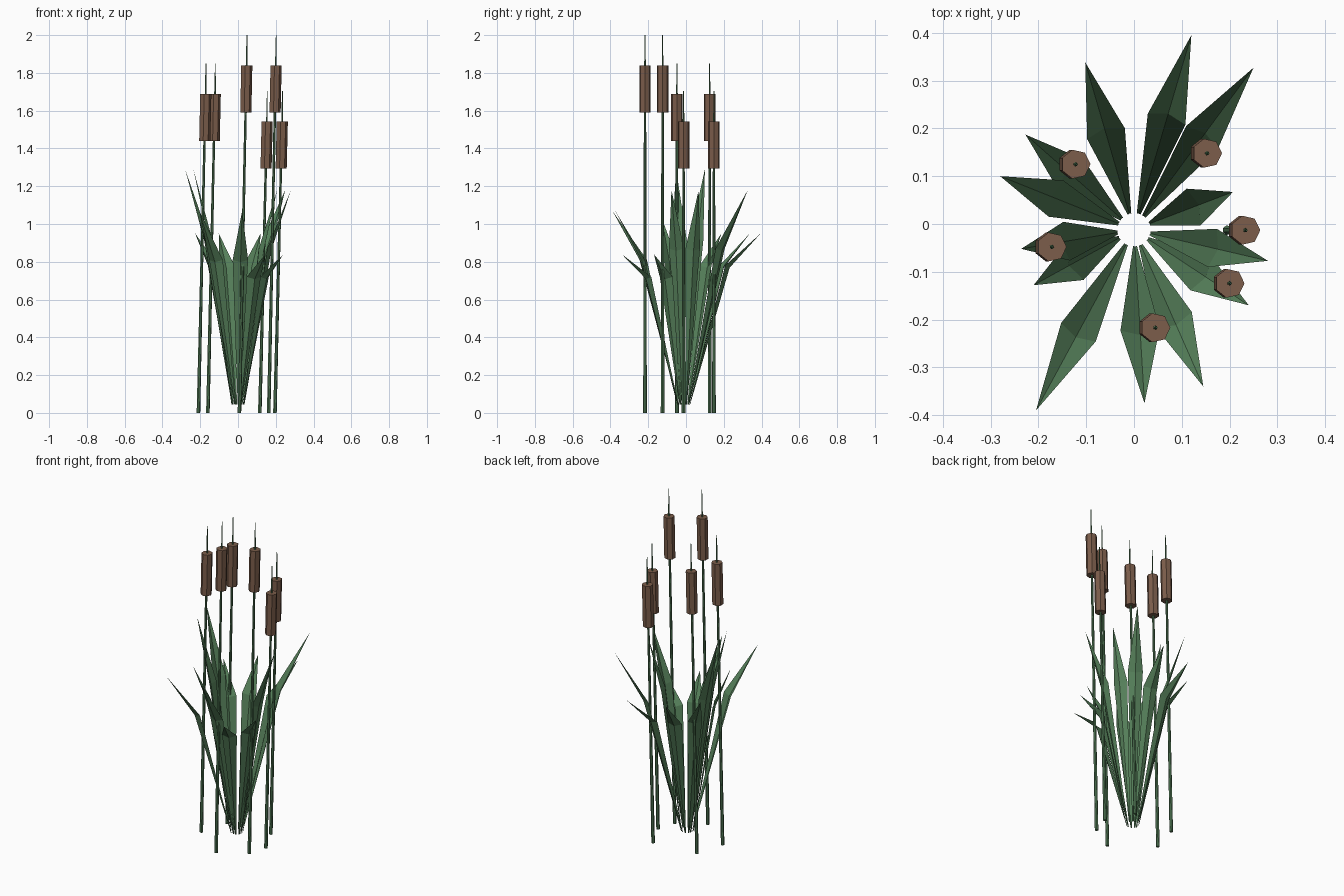
import bpy, bmesh, math
from mathutils import Vector

cube = bpy.data.objects.get("Cube")
if cube:
    bpy.data.objects.remove(cube)


def material(name, rgb):
    m = bpy.data.materials.new(name)
    m.use_nodes = True
    m.diffuse_color = (*rgb, 1)
    m.node_tree.nodes["Principled BSDF"].inputs["Base Color"].default_value = (*rgb, 1)
    return m


GREEN = material("reed green", (0.09, 0.21, 0.1))
BROWN = material("seed head brown", (0.2, 0.11, 0.07))


def finish(bm, name, mat):
    mesh = bpy.data.meshes.new(name)
    bm.to_mesh(mesh)
    bm.free()
    mesh.materials.append(mat)
    obj = bpy.data.objects.new(name, mesh)
    bpy.context.collection.objects.link(obj)
    return obj


def tube(name, mat, path, sides=7):
    """Capped faceted tube through (centre, radius) stations."""
    bm = bmesh.new()
    rings = []
    for centre, radius in path:
        rings.append([bm.verts.new(centre + radius * Vector((math.cos(a), math.sin(a), 0)))
                      for a in (math.tau * i / sides for i in range(sides))])
    for low, high in zip(rings, rings[1:]):
        for i in range(sides):
            j = (i + 1) % sides
            bm.faces.new((low[i], low[j], high[j], high[i]))
    bm.faces.new(rings[0][::-1])
    bm.faces.new(rings[-1])
    finish(bm, name, mat)


def leaf(name, tip, knee_z):
    """Channelled blade: narrow foot, wide knee, pointed tip."""
    hub = Vector((0, -0.012, 0.045))
    tip = Vector(tip)
    out = (tip - hub) * Vector((1, 1, 0))
    out.normalize()
    side = Vector((-out.y, out.x, 0))
    foot = hub + out * 0.034
    knee = foot.lerp(tip, 0.53)
    knee.z = knee_z
    keel = out * 0.012 - Vector((0, 0, 0.012))
    bm = bmesh.new()

    def row(p, half, sag):
        return [bm.verts.new(v) for v in (p + side * half, p + keel * sag, p - side * half)]

    a, b = row(foot, 0.004, 0.1), row(knee, 0.041, 1)
    top = bm.verts.new(tip)
    for i in (0, 1):
        bm.faces.new((a[i], a[i + 1], b[i + 1], b[i]))
        bm.faces.new((b[i], b[i + 1], top))
    for f in bm.faces:
        f.normal_update()
        if f.normal.z < 0:
            f.normal_flip()
    finish(bm, name, GREEN)


# Cattails: head x, head y, head bottom height
cattails = [(-0.172, -0.048, 1.44), (-0.122, 0.125, 1.44), (0.153, 0.148, 1.295),
            (0.233, -0.013, 1.295), (0.2, -0.124, 1.59), (0.045, -0.217, 1.59)]
for n, (x, y, z) in enumerate(cattails, 1):
    base = Vector((x - 0.038, y, 0))
    crown = Vector((x, y, z + 0.248))
    neck = base.lerp(crown, z / crown.z)
    tip = Vector((x + 0.002, y, z + 0.41))
    tube(f"stem_{n}", GREEN, [(base, 0.01), (neck, 0.0065), (crown, 0.0045), (tip, 0.002)])
    tube(f"seed_head_{n}", BROWN, [(neck, 0.031), (crown, 0.031)])

# Leaves: tip position, knee height
leaves = [((-0.102, 0.338, 0.95), 0.78), ((0.12, 0.395, 0.95), 0.78),
          ((0.25, 0.327, 1.18), 0.87), ((0.207, 0.067, 1.18), 0.87),
          ((0.28, -0.077, 1.18), 0.87), ((0.24, -0.17, 0.84), 0.72),
          ((0.145, -0.34, 0.84), 0.72), ((0.022, -0.375, 1.07), 0.81),
          ((-0.205, -0.39, 1.07), 0.81), ((-0.21, -0.128, 1.03), 0.81),
          ((-0.236, -0.052, 1.29), 0.91), ((-0.28, 0.1, 1.29), 0.91),
          ((-0.227, 0.187, 0.95), 0.78)]
for n, (tip, knee_z) in enumerate(leaves, 1):
    leaf(f"leaf_{n}", tip, knee_z)
